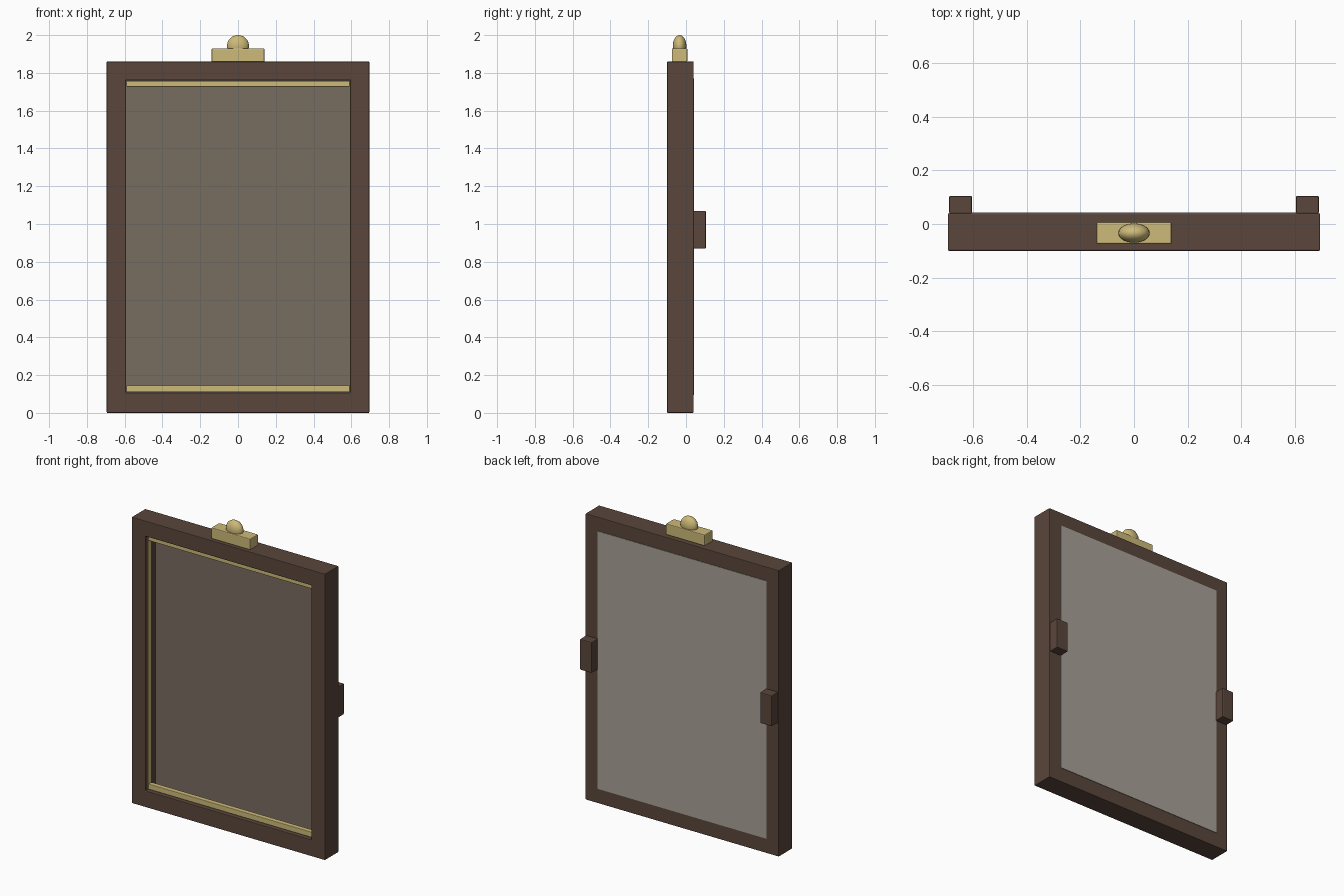
import bpy
import bmesh
from mathutils import Matrix

old = bpy.data.objects.get("Cube")
if old:
    bpy.data.objects.remove(old, do_unlink=True)


def linear(hex_code):
    vals = [int(hex_code[i:i + 2], 16) / 255 for i in (0, 2, 4)]
    return [v / 12.92 if v <= 0.04045 else ((v + 0.055) / 1.055) ** 2.4 for v in vals] + [1]


def material(name, hex_code):
    mat = bpy.data.materials.new(name)
    mat.use_nodes = True
    mat.diffuse_color = linear(hex_code)
    mat.node_tree.nodes["Principled BSDF"].inputs["Base Color"].default_value = linear(hex_code)
    return mat


wood = material("dark wood", "5A463B")
brass = material("aged brass", "CDBA78")
glass = material("brown glass", "796D60")
backing = material("grey backing", "A8A196")


def finish(name, bm, mat, bevel=0, smooth=False):
    bmesh.ops.recalc_face_normals(bm, faces=bm.faces)
    mesh = bpy.data.meshes.new(name)
    bm.to_mesh(mesh)
    bm.free()
    mesh.materials.append(mat)
    for poly in mesh.polygons:
        poly.use_smooth = smooth
    obj = bpy.data.objects.new(name, mesh)
    bpy.context.collection.objects.link(obj)
    if bevel:
        mod = obj.modifiers.new("soft edges", "BEVEL")
        mod.width = bevel
        mod.segments = 2
    return obj


def box(name, x, y, z, mat, bevel=0):
    """Box spanning the given (low, high) ranges."""
    bm = bmesh.new()
    bmesh.ops.create_cube(bm, size=1)
    spans = (x, y, z)
    for v in bm.verts:
        v.co = [s[1] if c > 0 else s[0] for c, s in zip(v.co, spans)]
    return finish(name, bm, mat, bevel)


# Frame: one rectangular ring extruded front to back
def ring(bm, half_x, low, high, y):
    return [bm.verts.new((x, y, z)) for x, z in
            ((-half_x, low), (half_x, low), (half_x, high), (-half_x, high))]


bm = bmesh.new()
loops = [ring(bm, 0.695, 0, 1.86, -0.1), ring(bm, 0.695, 0, 1.86, 0.04),
         ring(bm, 0.595, 0.107, 1.76, 0.04), ring(bm, 0.595, 0.107, 1.76, -0.1)]
for i, loop in enumerate(loops):
    after = loops[(i + 1) % 4]
    for j in range(4):
        k = (j + 1) % 4
        bm.faces.new((loop[j], loop[k], after[k], after[j]))
finish("frame", bm, wood, 0.004)

# Front pane and back panel
box("front_pane", (-0.595, 0.595), (0.005, 0.015), (0.107, 1.76), glass)
box("back_panel", (-0.608, 0.608), (0.03, 0.043), (0.095, 1.77), backing)

# Brass trim inside the opening
trim_y = (-0.078, -0.046)
box("top_trim", (-0.59, 0.59), trim_y, (1.726, 1.758), brass, 0.003)
box("bottom_trim", (-0.59, 0.59), trim_y, (0.11, 0.145), brass, 0.003)
for side, s in (("left", 1), ("right", -1)):
    box(side + "_trim", sorted((s * 0.592, s * 0.6)), trim_y, (0.11, 1.758), brass)
    # Wall blocks on the back
    box(side + "_block", sorted((s * 0.605, s * 0.69)), (0.038, 0.105), (0.87, 1.07), wood, 0.005)

# Crest on top
box("crest_base", (-0.14, 0.14), (-0.075, 0.007), (1.858, 1.93), brass, 0.005)
bm = bmesh.new()
bmesh.ops.create_uvsphere(bm, u_segments=32, v_segments=16, radius=1,
                          matrix=Matrix.Translation((0, -0.034, 1.943)) @ Matrix.Diagonal((0.058, 0.036, 0.057, 1)))
finish("crest_knob", bm, brass, smooth=True)
